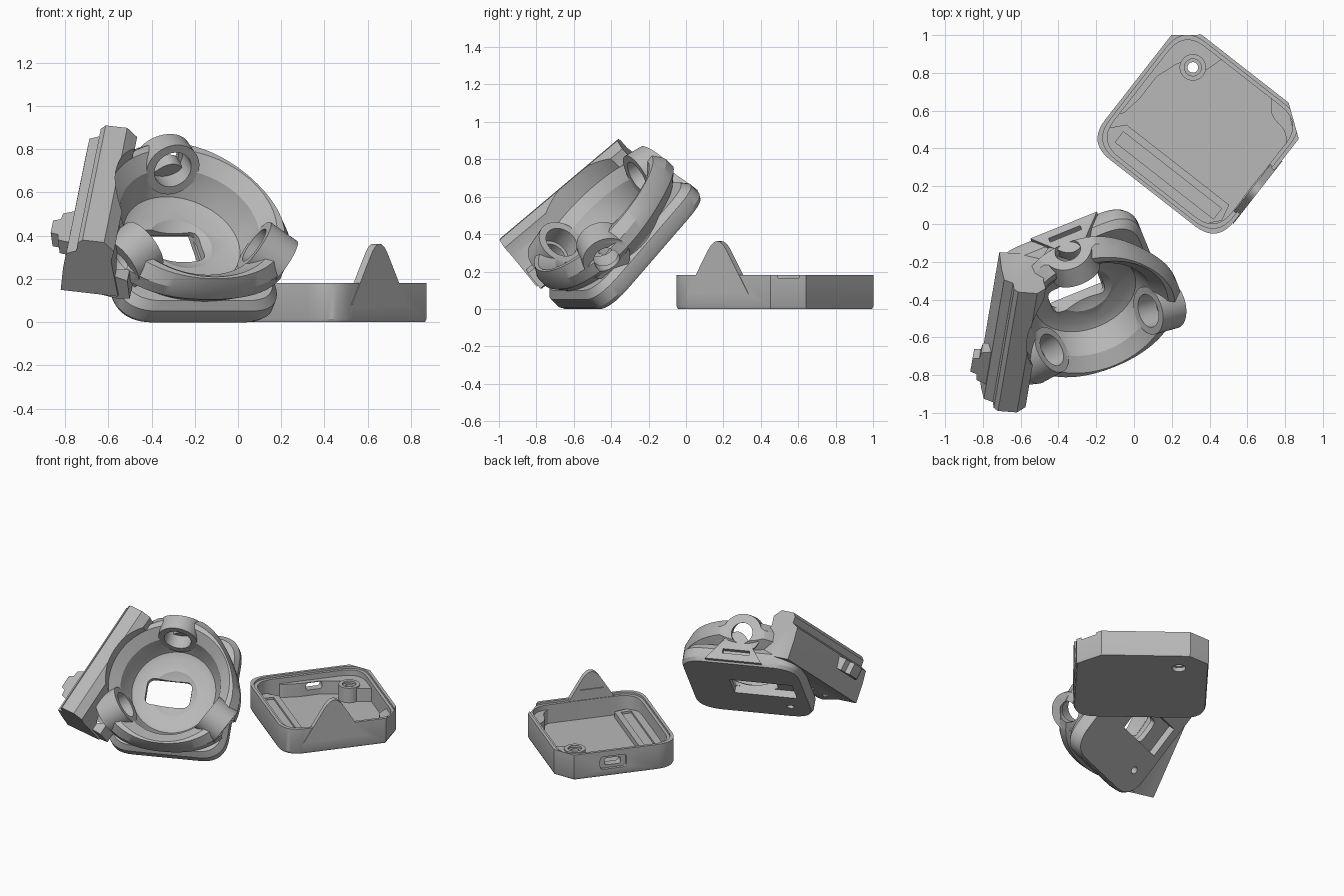
import bpy, bmesh, math
from mathutils import Matrix, Vector

if "Cube" in bpy.data.objects:
    bpy.data.objects.remove(bpy.data.objects["Cube"])

grey = bpy.data.materials.new("plain_grey")
grey.diffuse_color = (0.48, 0.48, 0.48, 1)
grey.use_nodes = True
grey.node_tree.nodes["Principled BSDF"].inputs["Base Color"].default_value = grey.diffuse_color


def frame(origin, x, y, z):
    m = Matrix((x, y, z)).transposed().to_4x4()
    m.translation = origin
    return m


def circle(r, n=64):
    return [(r * math.cos(2 * math.pi * i / n), r * math.sin(2 * math.pi * i / n)) for i in range(n)]


def trefoil(r, amp, n=96):
    """Circle swelling towards the three bearing tubes."""
    out = []
    for i in range(n):
        a = 2 * math.pi * i / n
        q = r + amp * math.cos(3 * (a - math.pi / 2))
        out.append((q * math.cos(a), q * math.sin(a)))
    return out


def rect(x0, x1, y0, y1):
    return [(x0, y0), (x1, y0), (x1, y1), (x0, y1)]


def soften(pts, cuts, seg=10):
    """Round each corner with a curve starting `cut` away from it."""
    out = []
    for i, (p, c) in enumerate(zip(pts, cuts)):
        p = Vector(p)
        if c == 0:
            out.append(tuple(p))
            continue
        a = p + (Vector(pts[i - 1]) - p).normalized() * c
        b = p + (Vector(pts[(i + 1) % len(pts)]) - p).normalized() * c
        for k in range(seg + 1):
            t = k / seg
            out.append(tuple(a * (1 - t) ** 2 + p * 2 * t * (1 - t) + b * t * t))
    return out


def scaled(pts, s):
    return [(x * s, y * s) for x, y in pts]


def finish(name, bm):
    bmesh.ops.recalc_face_normals(bm, faces=bm.faces)
    me = bpy.data.meshes.new(name)
    bm.to_mesh(me)
    bm.free()
    ob = bpy.data.objects.new(name, me)
    me.materials.append(grey)
    bpy.context.collection.objects.link(ob)
    return ob


def loft(name, m, layers):
    """Capped solid through (outline, height) layers in frame m."""
    bm = bmesh.new()
    rings = [[bm.verts.new(m @ Vector((x, y, h))) for x, y in pts] for pts, h in layers]
    for a, b in zip(rings, rings[1:]):
        for i in range(len(a)):
            j = (i + 1) % len(a)
            bm.faces.new((a[i], a[j], b[j], b[i]))
    bm.faces.new(rings[0][::-1])
    bm.faces.new(rings[-1])
    return finish(name, bm)


def prism(name, m, pts, z0, z1):
    return loft(name, m, [(pts, z0), (pts, z1)])


def combine(ob, other, op):
    mod = ob.modifiers.new("b", 'BOOLEAN')
    mod.operation, mod.solver, mod.object = op, 'EXACT', other
    bpy.context.view_layer.objects.active = ob
    bpy.ops.object.modifier_apply(modifier=mod.name)
    bpy.data.objects.remove(other)


def add(ob, other):
    combine(ob, other, 'UNION')


def cut(ob, other):
    combine(ob, other, 'DIFFERENCE')


# bell outline shared by the tray tongue and the matching tab on the mount
def bell(x, half, base, tip):
    return soften([(x - half, base), (x + half, base), (x, tip + 0.053)], [0, 0, 0.12])


# ---------------- tray ----------------
ang = math.radians(-38)
u = Vector((math.cos(ang), math.sin(ang), 0))
v = Vector((-u.y, u.x, 0))
up = Vector((0, 0, 1))
T = frame(u * -0.025 + v * 0.60, u, v, up)
U, V = 0.435, 0.41
corner = soften(rect(-U, U, -V, V), [0.15, 0.15, 0, 0])[:22]
outline = corner + [(U, V - 0.118), (U - 0.16, V), (-U + 0.125, V), (-U, V - 0.10)]
tray = loft("tray", T, [(scaled(outline, 0.985), 0), (outline, 0.015), (outline, 0.18)])


def inset(d, r):
    return soften(rect(-U + d, U - d, -V + d, V - d), [r] * 4)


cut(tray, prism("rim", T, inset(0.02, 0.15), 0.165, 0.3))
cut(tray, prism("cavity", T, inset(0.04, 0.14), 0.03, 0.3))
# corner shelves and wiring ledge inside
shelf = soften([(-0.42, -0.20), (-0.38, -0.18), (-0.36, -0.06), (-0.36, 0.09), (-0.31, 0.23), (-0.18, 0.26),
                (-0.14, 0.39), (-0.3, 0.39), (-0.42, 0.3)], [0, 0.02, 0.02, 0.02, 0.03, 0.03, 0, 0, 0], 5)
add(tray, prism("shelf", T, shelf, 0.02, 0.125))
add(tray, prism("corner_shelf", T, soften([(0.18, 0.38), (0.24, 0.3), (0.36, 0.28), (0.42, 0.2), (0.42, 0.28), (0.3, 0.38)],
                                          [0, 0.04, 0.04, 0, 0, 0], 5), 0.02, 0.13))
ledge = [(-0.30, -0.39), (0.30, -0.39), (0.38, -0.3), (0.36, -0.21), (-0.33, -0.21), (-0.41, -0.3)]
add(tray, prism("ledge", T, ledge, 0.02, 0.07))
cut(tray, prism("ledge_slot", T, rect(-0.32, 0.34, -0.32, -0.25), 0.055, 0.1))
# screw post with a through hole
P = T @ Matrix.Translation((-0.24, 0.245, 0))
add(tray, prism("post", P, circle(0.07, 40), 0.02, 0.135))
cut(tray, prism("post_bore", P, circle(0.045, 32), 0.12, 0.2))
cut(tray, prism("post_counterbore", P, circle(0.045, 32), -0.1, 0.03))
cut(tray, prism("post_hole", P, circle(0.028, 32), -0.1, 0.2))
# cable port in the rear wall
S = frame(T.translation, v, up, u)
cut(tray, prism("port_recess", S, soften(rect(-0.05, 0.13, 0.05, 0.14), [0.025] * 4, 5), -0.5, -U + 0.02))
cut(tray, prism("port", S, soften(rect(-0.015, 0.095, 0.07, 0.12), [0.02] * 4, 5), -0.5, -U + 0.12))
# tongue with its latch ridge
add(tray, prism("tongue", S, bell(-0.065, 0.21, 0.08, 0.36), U - 0.035, U + 0.004))
add(tray, prism("latch_ridge", S, rect(-0.145, 0.015, 0.215, 0.24), U - 0.042, U - 0.02))

# ---------------- ball mount ----------------
e1 = Vector((0.927, 0.375, 0)).normalized()
th = math.radians(47)
e2 = Vector((-e1.y * math.cos(th), e1.x * math.cos(th), math.sin(th)))
n = e1.cross(e2)
c = Vector((-0.29, -0.29, 0.30))
M = frame(c, e1, e2, n)
K = frame(c, e1, n, -e2)
BALL = 0.36          # height of the ball centre over the back plate
EDGE = 0.445         # plane of the upper edge tab

plate = soften(rect(-0.40, 0.40, -0.425, 0.425), [0.17] * 4)
mount = loft("ball_mount", M, [(scaled(plate, 0.97), 0), (plate, 0.025), (plate, 0.09), (scaled(plate, 0.93), 0.13)])
add(mount, loft("socket_ring", M, [(trefoil(r, k), h) for r, k, h in
                                   ((0.38, 0, 0.04), (0.395, 0.01, 0.11), (0.465, 0.03, 0.18),
                                    (0.465, 0.03, 0.24), (0.43, 0.015, 0.30))]))

# rail, swept along its own slightly turned direction
d = Vector((0.13, 0.76, 0.64)).normalized()
w = Vector((0.985, -0.17, 0)).normalized()
m = w.cross(d).normalized()
w = d.cross(m)
R = frame(Vector((-0.72, -0.99, 0.38)), w, m, d)
profile = [(0, 0), (0.10, -0.015), (0.14, -0.07), (0.12, -0.13), (0.13, -0.34), (-0.135, -0.30), (-0.11, -0.17),
           (-0.085, -0.08), (-0.035, -0.065), (-0.025, -0.02)]
add(mount, prism("rail", R, profile, 0, 0.83))
# web joining the rail foot to the plate
add(mount, prism("web", R, [(-0.10, -0.29), (0.10, -0.22), (0.18, -0.26), (0.18, -0.365), (0.12, -0.365)], 0.015, 0.5))
# clamp wing on the outer rail side
W = frame(R.translation, d, w, m)
wing = [(0.09, -0.08), (0.11, -0.14), (0.15, -0.145), (0.16, -0.18), (0.25, -0.18), (0.26, -0.145), (0.30, -0.14), (0.32, -0.08)]
add(mount, prism("wing", W, wing, -0.17, -0.09))

# spherical socket opening into a dished collar
bm = bmesh.new()
bmesh.ops.create_uvsphere(bm, u_segments=64, v_segments=40, radius=0.31,
                          matrix=M @ Matrix.Translation((0, 0, BALL)))
cut(mount, finish("socket", bm))
cut(mount, loft("bowl", M, [(circle(r), h) for r, h in
                            ((0.235, 0.09), (0.28, 0.11), (0.315, 0.18), (0.335, 0.24), (0.405, 0.301), (0.41, 0.5))]))

# three bearing tubes aimed at the ball centre
el = math.radians(-18.5)
lugs = []
for deg in (90, 210, 330):
    a = math.radians(deg)
    axis = Vector((math.cos(el) * math.cos(a), math.cos(el) * math.sin(a), math.sin(el)))
    lugs.append(M @ Matrix.Translation((0, 0, BALL)) @ axis.to_track_quat('Z', 'Y').to_matrix().to_4x4())
for L in lugs:
    add(mount, prism("lug", L, circle(0.13, 48), 0.335, 0.49))
for L in lugs:
    cut(mount, prism("lug_bore", L, circle(0.09, 48), 0.2, 0.455))
    cut(mount, prism("lug_hole", L, circle(0.07, 48), 0.4, 0.6))
# flat upper edge with the latch tab and its slot
cut(mount, prism("edge_trim", K, rect(-0.25, 0.3, -0.1, 0.6), -0.7, -EDGE - 0.015))
add(mount, prism("tab", K, bell(0.03, 0.19, 0.012, 0.215), -EDGE, -0.385))
cut(mount, prism("latch_slot", K, rect(-0.07, 0.11, 0.06, 0.09), -0.5, -0.41))

# sensor window and screw hole
cut(mount, prism("window", M, rect(-0.32, 0.10, -0.09, 0.13), -0.05, 0.05))
cut(mount, prism("sensor_opening", M, soften(rect(-0.19, 0.11, -0.09, 0.09), [0.05] * 4, 4), 0.03, 0.2))
cut(mount, prism("screw_hole", M @ Matrix.Translation((-0.25, -0.25, 0)), circle(0.025, 24), -0.05, 0.08))

for ob in (tray, mount):
    bpy.ops.object.select_all(action='DESELECT')
    ob.select_set(True)
    bpy.context.view_layer.objects.active = ob
    bpy.ops.object.shade_smooth_by_angle(angle=math.radians(28))
